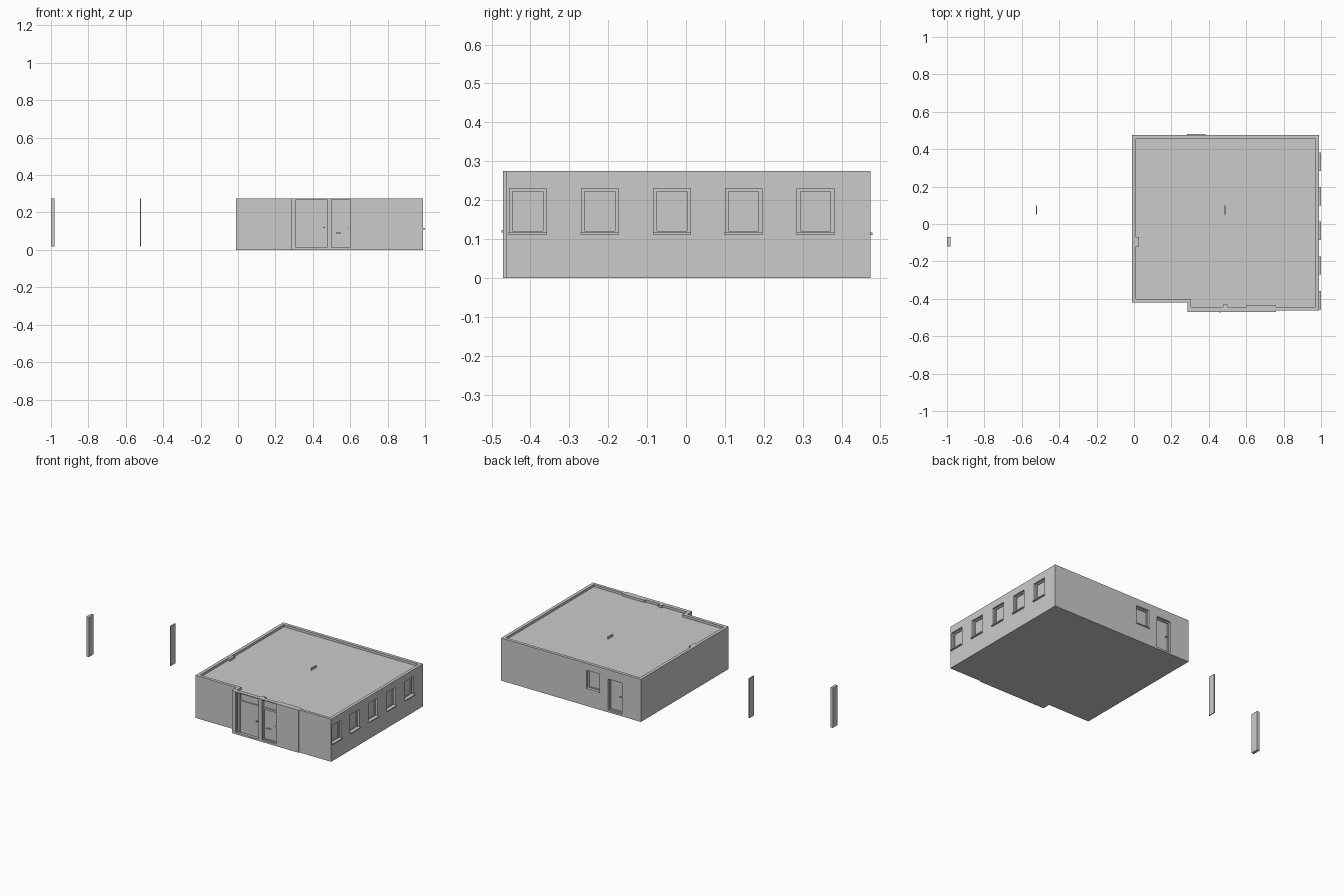
import bpy, bmesh

if "Cube" in bpy.data.objects:
    bpy.data.objects.remove(bpy.data.objects["Cube"])


def finish(name, bm):
    bmesh.ops.recalc_face_normals(bm, faces=bm.faces)
    me = bpy.data.meshes.new(name)
    bm.to_mesh(me)
    bm.free()
    ob = bpy.data.objects.new(name, me)
    bpy.context.collection.objects.link(ob)
    return ob


def boxes(name, items):
    """One object made of boxes given as (x0, x1, y0, y1, z0, z1)."""
    bm = bmesh.new()
    for x0, x1, y0, y1, z0, z1 in items:
        vs = bmesh.ops.create_cube(bm, size=1)["verts"]
        for v in vs:
            v.co.x = x0 if v.co.x < 0 else x1
            v.co.y = y0 if v.co.y < 0 else y1
            v.co.z = z0 if v.co.z < 0 else z1
    return finish(name, bm)


def prism(name, outline, z0, z1):
    bm = bmesh.new()
    face = bm.faces.new([bm.verts.new((x, y, z0)) for x, y in outline])
    top = bmesh.ops.extrude_face_region(bm, geom=[face])["geom"]
    for v in top:
        if isinstance(v, bmesh.types.BMVert):
            v.co.z = z1
    return finish(name, bm)


def cut(target, cutter):
    mod = target.modifiers.new("cut", "BOOLEAN")
    mod.operation = "DIFFERENCE"
    mod.solver = "EXACT"
    mod.object = cutter
    bpy.context.view_layer.objects.active = target
    bpy.ops.object.modifier_apply(modifier=mod.name)
    bpy.data.objects.remove(cutter)


def side(wall, a0, a1, d0, d1, z0, z1):
    """Box on a wall: a = position along it, d = distance outward from it."""
    if wall == "right":
        return (0.99 + d0, 0.99 + d1, a0, a1, z0, z1)
    if wall == "back":
        return (a0, a1, 0.475 + d0, 0.475 + d1, z0, z1)
    return (a0, a1, -0.47 - d1, -0.47 - d0, z0, z1)


def frame(name, wall, a0, a1, z0, z1, t, d0, d1):
    boxes(name, [
        side(wall, a0, a0 + t, d0, d1, z0, z1),
        side(wall, a1 - t, a1, d0, d1, z0, z1),
        side(wall, a0 + t, a1 - t, d0, d1, z0, z0 + t),
        side(wall, a0 + t, a1 - t, d0, d1, z1 - t, z1)])


# Building mass with recessed roof
building = prism("building_walls", [
    (-0.01, -0.42), (0.285, -0.42), (0.285, -0.47), (0.76, -0.47),
    (0.76, -0.463), (0.99, -0.463), (0.99, 0.475), (-0.01, 0.475)], 0, 0.275)
cut(building, prism("roof_cutter", [
    (0.01, -0.40), (0.305, -0.40), (0.305, -0.445), (0.97, -0.445),
    (0.97, 0.455), (0.01, 0.455)], 0.26, 0.4))

# Openings
windows = [("right", y - 0.047, y + 0.047) for y in (-0.407, -0.222, -0.036, 0.148, 0.333)]
windows.append(("back", 0.285, 0.38))
openings = [side(w, a, b, -0.02, 0.02, 0.113, 0.23) for w, a, b in windows]
openings += [
    side("back", 0.125, 0.225, -0.02, 0.02, 0.012, 0.215),
    side("front", 0.31, 0.475, -0.02, 0.02, 0.012, 0.27),
    side("front", 0.50, 0.60, -0.02, 0.02, 0.012, 0.27)]
cut(building, boxes("opening_cutter", openings))

# Windows: frame and sill
for w, a, b in windows:
    frame("window_frame", w, a, b, 0.113, 0.23, 0.008, -0.021, -0.014)
    boxes("window_sill", [side(w, a - 0.002, b + 0.002, -0.014, 0.01 if w == "right" else 0.005, 0.11, 0.116)])

# Back door
frame("back_door_frame", "back", 0.125, 0.225, 0.012, 0.215, 0.008, -0.021, -0.013)
boxes("back_door_handle", [side("back", 0.137, 0.15, -0.021, -0.008, 0.112, 0.116)])

# Entrance: side light, transoms, doors
frame("entrance_side_light", "front", 0.31, 0.335, 0.012, 0.27, 0.004, -0.021, -0.012)
boxes("entrance_transom_bars", [
    side("front", 0.335, 0.475, -0.021, -0.012, 0.213, 0.22),
    side("front", 0.50, 0.60, -0.021, -0.012, 0.213, 0.22)])
boxes("entrance_door", [side("front", 0.337, 0.473, -0.021, -0.014, 0.014, 0.213)])
frame("second_door_frame", "front", 0.50, 0.60, 0.012, 0.213, 0.006, -0.021, -0.013)
boxes("door_handles", [
    side("front", 0.458, 0.464, -0.015, 0.004, 0.117, 0.123),
    side("front", 0.525, 0.55, -0.021, -0.009, 0.088, 0.092),
    side("front", 0.59, 0.596, -0.014, -0.006, 0.117, 0.123)])

# Thickened wall sections behind the parapet
boxes("parapet_blocks", [
    (0.60, 0.76, -0.446, -0.435, 0.25, 0.275),
    (0.475, 0.50, -0.446, -0.43, 0.25, 0.275)])

# Two loose posts, repeated inside the building showing above the roof
for name, x0, x1, y0, y1 in (("wide_post", -1.0, -0.982, -0.12, -0.07),
                             ("thin_post", -0.524, -0.518, 0.052, 0.1)):
    boxes(name, [(x0, x1, y0, y1, 0.018, 0.275)])
    boxes("roof_" + name, [(x0 + 1.008, x1 + 1.008, y0, y1, 0.25, 0.274)])
